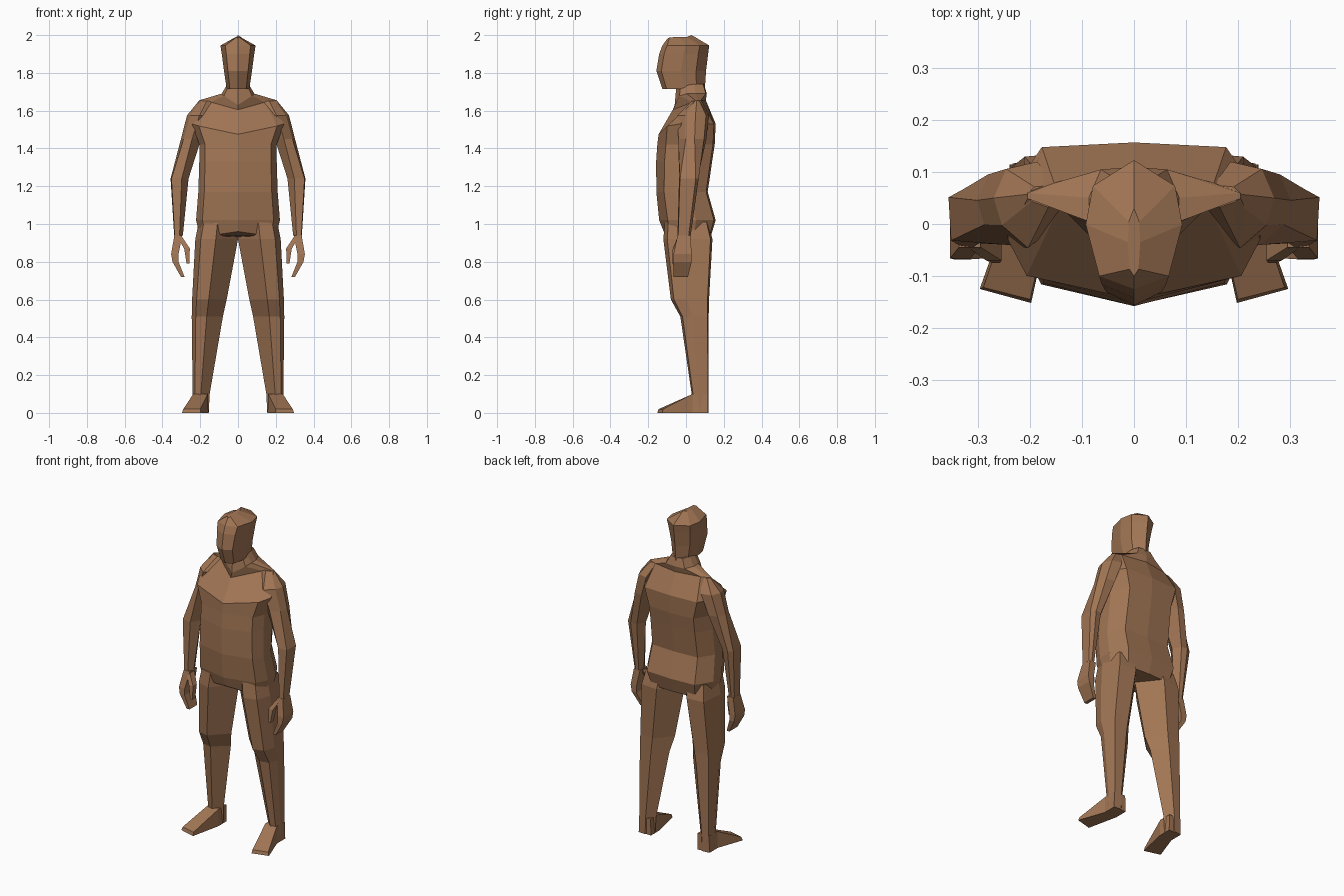
import bpy
import bmesh

cube = bpy.data.objects.get("Cube")
if cube:
    bpy.data.objects.remove(cube, do_unlink=True)

skin = bpy.data.materials.new("brown_clay")
skin.use_nodes = True
brown = (0.36, 0.18, 0.09, 1)
skin.diffuse_color = brown
skin.node_tree.nodes["Principled BSDF"].inputs["Base Color"].default_value = brown


def section(template, z, x0, x1, y0, y1):
    """Place a unit cross-section inside a box at a height."""
    return [(x0 + (x1 - x0) * u, y0 + (y1 - y0) * v, z) for u, v in template]


def body_section(template, z, width, front, back, drop=0):
    """Symmetric cross-section whose front centre can dip by drop."""
    half = section(template, z, 0, width, front, back)
    half[0] = (0, front, z + drop)
    half[1] = (half[1][0], half[1][1], z + drop * 0.2)
    mirrored = [(-x, y, h) for x, y, h in reversed(half[1:-1])]
    return half + mirrored


def loft(name, rings, mirror=False):
    """Skin a stack of rings and close both ends."""
    bm = bmesh.new()
    loops = [[bm.verts.new(point) for point in ring] for ring in rings]
    count = len(loops[0])
    for lower, upper in zip(loops, loops[1:]):
        for i in range(count):
            j = (i + 1) % count
            bm.faces.new((lower[i], lower[j], upper[j], upper[i]))
    bm.faces.new(loops[0])
    bm.faces.new(loops[-1])
    bmesh.ops.recalc_face_normals(bm, faces=bm.faces[:])
    mesh = bpy.data.meshes.new(name)
    bm.to_mesh(mesh)
    bm.free()
    mesh.materials.append(skin)
    obj = bpy.data.objects.new(name, mesh)
    bpy.context.collection.objects.link(obj)
    if mirror:
        modifier = obj.modifiers.new("mirror", "MIRROR")
        modifier.use_axis[0] = True
    return obj


# Unit cross-sections, running from front to back
torso_shape = [(0, 0), (.85, .15), (1, .38), (1, .65), (.73, .97), (0, 1)]
ridge_shape = [(0, 0), (.7, .6), (1, .68), (1, .74), (.75, .85), (0, 1)]
head_shape = [(0, 0), (.72, .1), (1, .5), (.85, .8), (0, 1)]
leg_shape = [(0, .5), (.52, 0), (.87, .08), (1, .42), (.93, .96), (.45, 1)]
deltoid_shape = [(0, .3), (.45, .05), (.87, .3), (1, .6), (.8, .92), (.3, 1)]
arm_shape = [(0, .5), (.38, 0), (.95, .05), (1, .85), (.7, 1), (.3, .95)]
box_shape = [(0, 0), (1, 0), (1, 1), (0, 1)]

# Torso and neck: height, half width, front, back, front dip
torso_rings = [
    (.93, .2, -.118, .13, .03),
    (1.02, .222, -.142, .157),
    (1.17, .21, -.157, .115),
    (1.33, .205, -.158, .138),
    (1.42, .205, -.152, .152),
    (1.53, .243, -.145, .157, -.055),
]
neck_rings = [
    (1.69, .087, -.06, .11, -.06),
    (1.74, .056, -.05, .095),
]
shoulder_ridge = body_section(ridge_shape, 1.655, .205, -.07, .105, -.05)
loft("torso", [body_section(torso_shape, *r) for r in torso_rings]
     + [shoulder_ridge]
     + [body_section(torso_shape, *r) for r in neck_rings])

# Head: chin up to the crown ridge
head_rings = [
    (1.715, .06, -.125, .1),
    (1.81, .074, -.157, .106),
    (1.9, .086, -.142, .117),
    (1.945, .093, -.125, .123),
    (1.99, .012, -.1, .03, -.01),
]
head = loft("head", [body_section(head_shape, *r) for r in head_rings])
# Raise the back end of the crown ridge to full height
crown = max(head.data.vertices, key=lambda v: (v.co.z > 1.97, v.co.y))
crown.co.z = 2

# Legs: height, inner, outer, front, back
leg_rings = [
    (1.01, 0, .208, -.112, .118),
    (.92, 0, .226, -.12, .14),
    (.6, .06, .243, -.08, .122),
    (.51, .08, .245, -.03, .12),
    (.1, .15, .24, .03, .12),
    (0, .155, .24, .035, .12),
]
loft("legs", [section(leg_shape, *r) for r in leg_rings], mirror=True)

# Feet: wedges from heel to splayed toe
foot = [[(.157, y, 0), (.24, y, 0), (.237, y, .1), (.16, y, .1)]
        for y in (.115, .035)]
foot.append([(.198, -.152, 0), (.297, -.125, 0),
             (.29, -.122, .02), (.2, -.145, .02)])
loft("feet", foot, mirror=True)

# Arms: shoulder cap, then elbow and wrist
deltoid_rings = [
    (1.652, .13, .207, .03, .075),
    (1.575, .15, .27, -.055, .12),
    (1.45, .195, .302, -.048, .108),
]
arm_rings = [
    (1.24, .262, .357, -.037, .067),
    (.94, .292, .338, -.045, .025),
]
loft("arms", [section(deltoid_shape, *r) for r in deltoid_rings]
     + [section(arm_shape, *r) for r in arm_rings], mirror=True)

# Hands: curled fingers and a separate thumb
finger_rings = [
    (.94, .295, .337, -.045, .024),
    (.84, .315, .354, -.066, .03),
    (.8, .315, .347, -.068, .03),
    (.72, .283, .302, -.066, .01),
]
loft("fingers", [section(box_shape, *r) for r in finger_rings], mirror=True)
thumb_rings = [
    (.93, .295, .32, -.045, 0),
    (.87, .255, .285, -.07, -.035),
    (.79, .258, .272, -.075, -.045),
]
loft("thumbs", [section(box_shape, *r) for r in thumb_rings], mirror=True)
